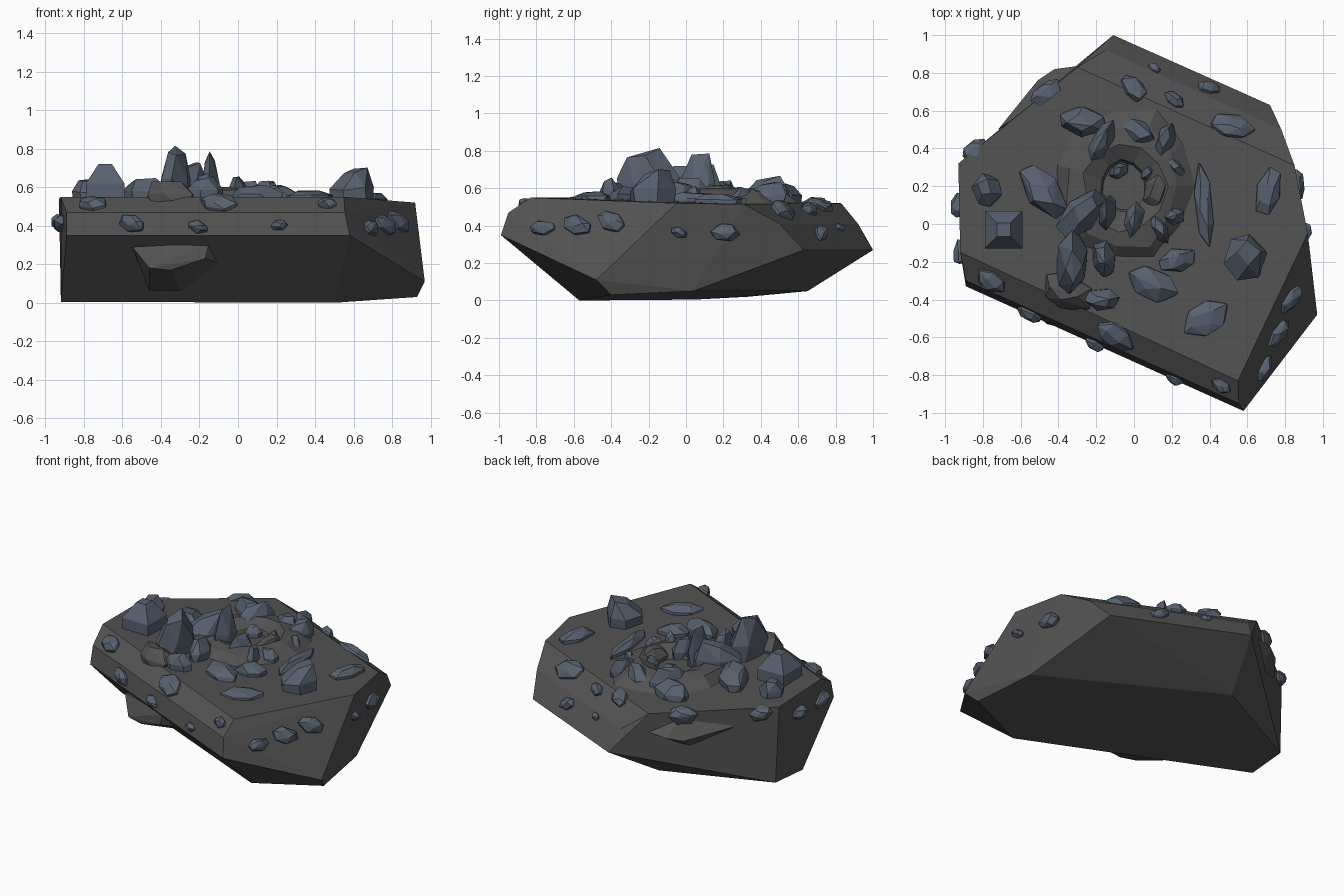
import bpy, bmesh, math, random
from mathutils import Vector, Matrix
from mathutils.bvhtree import BVHTree

random.seed(7)


def material(name, rgb):
    m = bpy.data.materials.new(name)
    m.diffuse_color = (*rgb, 1)
    return m


DARK = material("dark_stone", (0.085, 0.085, 0.085))
BLUE = material("blue_grey_stone", (0.095, 0.12, 0.16))


def add_object(name, bm, mat):
    me = bpy.data.meshes.new(name)
    bm.to_mesh(me)
    bm.free()
    me.materials.append(mat)
    ob = bpy.data.objects.new(name, me)
    bpy.context.collection.objects.link(ob)
    return ob


def hull_mesh(points, flat=4):
    bm = bmesh.new()
    for p in points:
        bm.verts.new(p)
    bmesh.ops.convex_hull(bm, input=bm.verts[:])
    loose = [v for v in bm.verts if not v.link_faces]
    bmesh.ops.delete(bm, geom=loose, context='VERTS')
    bmesh.ops.dissolve_limit(bm, angle_limit=math.radians(flat),
                             verts=bm.verts[:], edges=bm.edges[:])
    bmesh.ops.recalc_face_normals(bm, faces=bm.faces[:])
    return bm


# Main slab
slab_points = [
    (0.58, -0.99, 0.35), (-0.89, -0.33, 0.35),                        # front ledge
    (0.555, -0.95, 0.47), (-0.89, -0.30, 0.47),
    (0.55, -0.83, 0.55), (-0.92, -0.15, 0.55),                        # top front
    (-0.93, 0.32, 0.54), (-0.30, 0.83, 0.52), (0.85, 0.31, 0.515), (0.92, -0.05, 0.52),
    (0.97, -0.48, 0.11), (0.93, -0.40, 0.03),                         # right corner
    (-0.11, 1.0, 0.27), (0.72, 0.63, 0.27), (-0.15, 0.92, 0.41),      # back ridge
    (0.78, 0.50, 0.41),
    (0.50, -0.57, 0.0), (-0.92, 0.05, 0.005), (-0.91, 0.33, 0.02),    # underside
    (-0.25, 0.65, 0.05), (0.87, 0.04, 0.05),
]
bm = hull_mesh(slab_points)
tree = BVHTree.FromBMesh(bm)
add_object("slab", bm, DARK)

# Lump under the front ledge and bulge at the back left
add_object("front_lump", hull_mesh([
    (-0.55, -0.44, 0.29), (-0.15, -0.60, 0.31), (-0.08, -0.50, 0.20), (-0.30, -0.30, 0.06),
    (-0.46, -0.26, 0.06), (-0.17, -0.60, 0.23), (-0.46, -0.53, 0.18), (-0.35, -0.55, 0.17),
    (-0.3, -0.2, 0.25)]), DARK)
add_object("back_bulge", hull_mesh([
    (-0.27, 0.84, 0.40), (-0.42, 0.82, 0.38), (-0.51, 0.76, 0.36), (-0.60, 0.64, 0.40),
    (-0.72, 0.50, 0.42), (-0.45, 0.70, 0.49), (-0.5, 0.6, 0.25)]), DARK)

# Low rim around the shallow pit on top
bm = bmesh.new()
N = 11
rings = []
for r, z in ((0.40, 0.52), (0.30, 0.585), (0.22, 0.60), (0.13, 0.555), (0.10, 0.50)):
    ring = []
    for i in range(N):
        a = 2 * math.pi * i / N
        k = r * random.uniform(0.9, 1.08)
        ring.append(bm.verts.new((-0.05 + k * math.cos(a), 0.2 + k * 1.1 * math.sin(a), z)))
    rings.append(ring)
for lo, hi in zip(rings, rings[1:]):
    for i in range(N):
        j = (i + 1) % N
        bm.faces.new((lo[i], lo[j], hi[j], hi[i]))
add_object("pit_rim", bm, DARK)


def rock(name, pos, rot, length, width, height, mat=BLUE, top=0.5):
    """Faceted chunk: uneven base ring, waist ring and smaller shifted top."""
    pts = []
    shift = Vector((random.uniform(-.1, .1), random.uniform(-.1, .1), 0))
    for z, s, n in ((-0.04, 0.9, 6), (height * 0.4, 0.95, 6), (height, top, 4)):
        a0 = random.uniform(0, 0.8)
        for i in range(n):
            a = a0 + (i + random.uniform(-.2, .2)) * 2 * math.pi / n
            zz = z * random.uniform(0.75, 1.0) if z > 0 and i else z
            p = Vector((s * length / 2 * math.cos(a), s * width / 2 * math.sin(a), zz))
            if n == 4:
                p += Vector((shift.x * length, shift.y * width, 0))
            pts.append(p)
    m = Matrix.Translation(pos) @ rot
    add_object(name, hull_mesh([m @ p for p in pts], 9), mat)


# Rocks on the top: x, y, length, width, turn, height
top_rocks = [
    (-0.48, 0.17, .36, .20, -50, .11), (-0.27, 0.54, .27, .17, -10, .10),
    (-0.17, 0.43, .29, .13, 60, .14), (0.02, 0.48, .22, .15, -20, .11),
    (0.16, 0.43, .24, .11, 70, .11), (0.22, 0.30, .16, .07, -50, .08),
    (0.37, 0.10, .48, .10, -85, .05), (0.71, 0.17, .29, .14, 75, .05),
    (0.38, -0.50, .29, .18, 30, .04), (0.23, -0.19, .22, .14, 20, .07),
    (0.10, -0.32, .30, .18, -25, .07), (-0.17, -0.40, .20, .13, 0, .11),
    (-0.33, -0.20, .36, .18, 85, .27), (-0.16, -0.18, .22, .13, -80, .13),
    (-0.28, 0.05, .36, .19, 45, .19), (0.00, 0.02, .22, .11, 75, .12),
    (0.13, -0.02, .20, .09, -60, .10), (0.21, 0.04, .13, .10, 0, .08),
    (-0.14, 0.06, .20, .10, 80, .25), (0.59, -0.18, .25, .27, 0, .17),
    (-0.78, 0.18, .17, .19, 20, .10), (-0.08, 0.28, .12, .08, 30, .07),
    (0.07, 0.27, .10, .06, 60, .08),
]
for i, (x, y, l, w, a, h) in enumerate(top_rocks):
    hit = tree.ray_cast(Vector((x, y, 2)), Vector((0, 0, -1)))[0]
    rock(f"top_rock_{i:02d}", hit, Matrix.Rotation(math.radians(a), 4, 'Z'), l, w, h)

# Square tapered block at the left
add_object("square_block", hull_mesh(
    [(-0.69 + sx * s, -0.03 + sy * s, z) for s, z in ((.10, .5), (.10, .62), (.035, .72))
     for sx in (-1, 1) for sy in (-1, 1)]), BLUE)

# Dark mounds at the front edge
rock("front_mound", Vector((-0.35, -0.36, 0.53)), Matrix.Rotation(-0.42, 4, 'Z'), .32, .2, .1, DARK)
rock("side_mound", Vector((0.12, 0.18, 0.53)), Matrix.Rotation(1.3, 4, 'Z'), .25, .14, .09, DARK)

# Pebbles stuck to the slopes: x, y, z, size
pebbles = [
    (-0.76, -0.31, .53, .19), (-0.10, -0.60, .53, .24), (-0.22, -0.66, .40, .12),
    (0.20, -0.85, .41, .10), (0.46, -0.86, .52, .12), (0.76, -0.58, .40, .19),
    (0.83, -0.40, .42, .19), (0.68, -0.76, .38, .15), (0.52, 0.52, .48, .26),
    (0.41, 0.75, .38, .14), (0.22, 0.67, .50, .13), (0.00, 0.72, .51, .18),
    (-0.82, 0.37, .50, .16), (-0.95, 0.10, .42, .14),
    (-0.94, -0.15, .41, .15), (0.92, 0.22, .36, .17), (0.95, -0.03, .36, .10),
    (-0.55, -0.47, .41, .16), (-0.21, -0.60, .21, .08), (0.12, 0.85, .41, .08),
    (-0.47, 0.70, .50, .2),
]
for i, (x, y, z, s) in enumerate(pebbles):
    loc, nor, _, _ = tree.find_nearest(Vector((x, y, z)))
    rot = nor.to_track_quat('Z', 'Y').to_matrix().to_4x4()
    rot = rot @ Matrix.Rotation(random.uniform(-.5, .5), 4, 'Z')
    rock(f"pebble_{i:02d}", loc, rot, s, s * 0.6, min(.045, s * 0.35))
